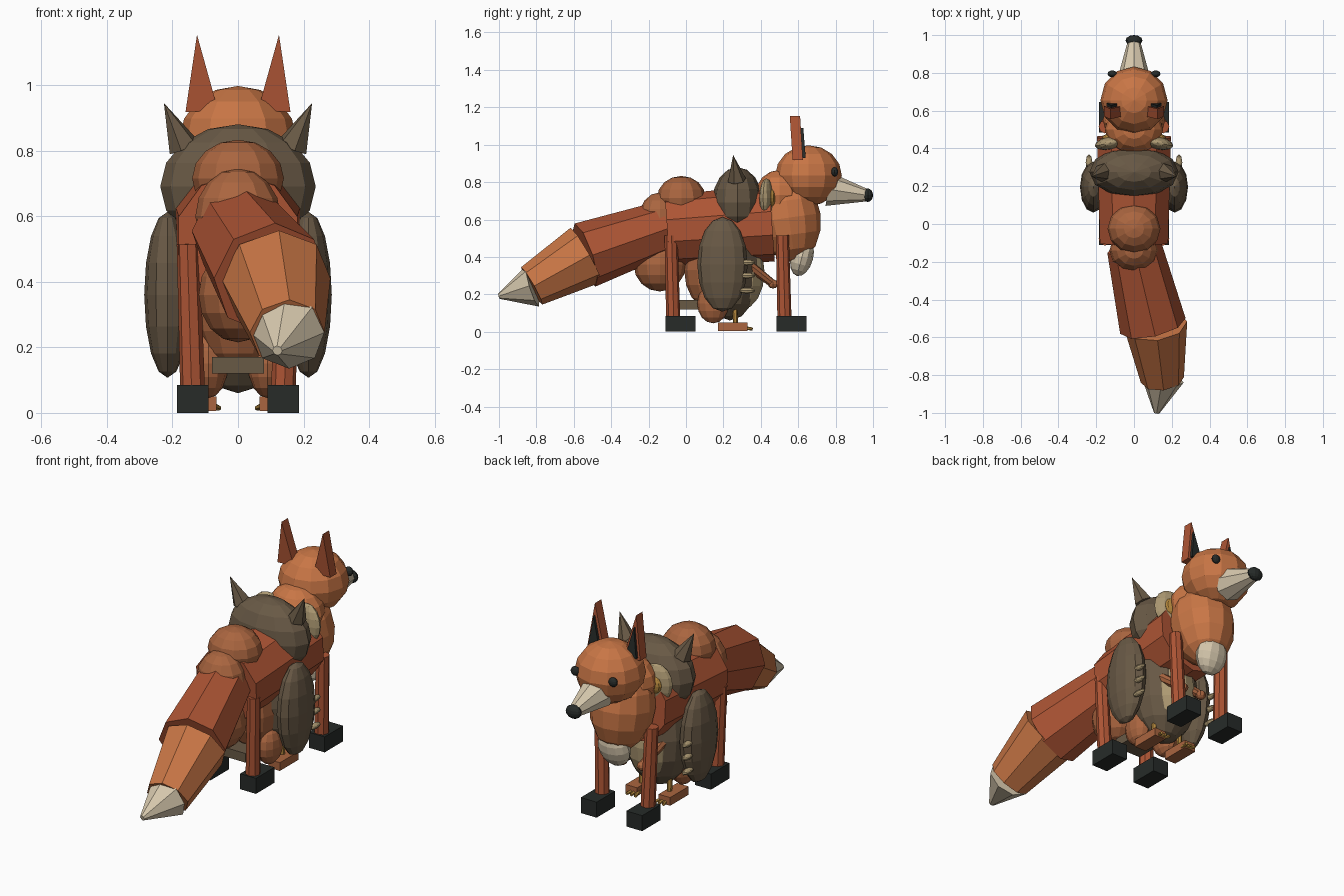
import bpy, bmesh
from math import radians
from mathutils import Vector, Matrix, Euler

if "Cube" in bpy.data.objects:
    bpy.data.objects.remove(bpy.data.objects["Cube"])


def material(name, r, g, b):
    m = bpy.data.materials.new(name)
    m.diffuse_color = (r, g, b, 1)
    m.use_nodes = True
    m.node_tree.nodes["Principled BSDF"].inputs["Base Color"].default_value = m.diffuse_color
    return m


ORANGE = material("orange fur", 0.58, 0.18, 0.06)
RED = material("red fur", 0.42, 0.09, 0.035)
RUST = material("rust fur", 0.40, 0.13, 0.05)
BROWN = material("brown feathers", 0.14, 0.10, 0.06)
CREAM = material("cream fur", 0.68, 0.58, 0.42)
TAN = material("tan feathers", 0.42, 0.32, 0.17)
BLACK = material("black", 0.02, 0.024, 0.022)
GOLD = material("gold", 0.45, 0.24, 0.045)


def finish(name, bm, mat):
    bmesh.ops.recalc_face_normals(bm, faces=bm.faces)
    me = bpy.data.meshes.new(name)
    bm.to_mesh(me)
    bm.free()
    me.materials.append(mat)
    ob = bpy.data.objects.new(name, me)
    bpy.context.collection.objects.link(ob)
    return ob


def ball(name, loc, r, mat, rot=(0, 0, 0), seg=12, rings=8):
    bm = bmesh.new()
    R = Euler([radians(a) for a in rot]).to_matrix().to_4x4()
    M = Matrix.Translation(loc) @ R @ Matrix.Diagonal((*r, 1))
    bmesh.ops.create_uvsphere(bm, u_segments=seg, v_segments=rings, radius=1, matrix=M)
    return finish(name, bm, mat)


def rod(name, a, b, r1, r2, mat, seg=8):
    a, b = Vector(a), Vector(b)
    bm = bmesh.new()
    M = Matrix.Translation((a + b) / 2) @ (b - a).to_track_quat('Z', 'Y').to_matrix().to_4x4()
    bmesh.ops.create_cone(bm, cap_ends=True, segments=seg, radius1=r1, radius2=r2,
                          depth=(b - a).length, matrix=M)
    return finish(name, bm, mat)


def box(name, lo, hi, mat):
    lo, hi = Vector(lo), Vector(hi)
    bm = bmesh.new()
    M = Matrix.Translation((lo + hi) / 2) @ Matrix.Diagonal((*(hi - lo), 1))
    bmesh.ops.create_cube(bm, size=1, matrix=M)
    return finish(name, bm, mat)


def prism(name, pts, depth, mat):
    # extrude a 3D outline along +y
    bm = bmesh.new()
    f = bm.faces.new([bm.verts.new(p) for p in pts])
    new = bmesh.ops.extrude_face_region(bm, geom=[f])["geom"]
    bmesh.ops.translate(bm, vec=(0, depth, 0),
                        verts=[v for v in new if isinstance(v, bmesh.types.BMVert)])
    return finish(name, bm, mat)


# fox torso, chest and neck
rod("fox_body", (0, -0.10, 0.54), (0, 0.46, 0.58), 0.19, 0.205, RED, 10)
ball("fox_chest", (0, 0.55, 0.61), (0.165, 0.17, 0.24), ORANGE, (8, 0, 0))
ball("fox_neck", (0, 0.50, 0.73), (0.155, 0.13, 0.135), ORANGE)
ball("fox_bib", (0, 0.62, 0.40), (0.09, 0.06, 0.105), CREAM, (-15, 0, 0))

# fox head
ball("fox_head", (0, 0.655, 0.835), (0.178, 0.178, 0.162), ORANGE)
rod("fox_muzzle", (0, 0.76, 0.762), (0, 0.965, 0.73), 0.09, 0.034, CREAM)
ball("fox_nose", (0, 0.972, 0.73), (0.045, 0.028, 0.036), BLACK)

# fox tail
rod("tail_root", (0, -0.12, 0.555), (0.10, -0.54, 0.41), 0.145, 0.178, RED)
rod("tail_middle", (0.115, -0.535, 0.41), (0.15, -0.825, 0.245), 0.168, 0.115, ORANGE)
rod("tail_tip", (0.15, -0.82, 0.245), (0.12, -1.0, 0.19), 0.115, 0.015, CREAM)

# owl body, head and short tail
ball("owl_body", (0, 0.235, 0.36), (0.19, 0.165, 0.30), BROWN)
ball("owl_belly", (0, 0.30, 0.32), (0.13, 0.12, 0.20), TAN)
ball("owl_head", (0, 0.275, 0.69), (0.237, 0.135, 0.19), BROWN)
box("owl_tail", (-0.08, -0.05, 0.12), (0.08, 0.14, 0.17), BROWN)

# squirrel body and curled tail
ball("squirrel_body", (0, 0.13, 0.33), (0.13, 0.14, 0.21), RUST)
ball("squirrel_tail_low", (0, -0.14, 0.36), (0.12, 0.14, 0.145), RUST)
ball("squirrel_tail_mid", (0, -0.14, 0.60), (0.13, 0.115, 0.145), RUST)
ball("squirrel_tail_top", (0, -0.025, 0.715), (0.14, 0.13, 0.118), RUST)

for s, side in ((-1, "left"), (1, "right")):
    # fox legs and paws
    for y, end in ((-0.08, "back"), (0.515, "front")):
        rod(f"{end}_leg_{side}", (s * 0.152, y, 0.515), (s * 0.138, y + 0.012, 0.05),
            0.035, 0.038, RED)
        box(f"{end}_paw_{side}", (s * 0.138 - 0.048, y - 0.03, 0), (s * 0.138 + 0.048, y + 0.13, 0.085), BLACK)
    # fox ears and eyes
    prism(f"ear_{side}", [(s * 0.06, 0.57, 0.92), (s * 0.16, 0.57, 0.918), (s * 0.125, 0.555, 1.153)], 0.055, RED)
    prism(f"inner_ear_{side}", [(s * 0.08, 0.61, 0.93), (s * 0.145, 0.61, 0.93), (s * 0.122, 0.597, 1.09)], 0.03, BLACK)
    ball(f"eye_{side}", (s * 0.115, 0.795, 0.855), (0.025, 0.018, 0.025), BLACK)
    # owl tufts, face discs, wings and feather tips
    rod(f"owl_tuft_{side}", (s * 0.165, 0.272, 0.81), (s * 0.226, 0.252, 0.945), 0.05, 0.0, BROWN, 6)
    ball(f"owl_face_disc_{side}", (s * 0.125, 0.43, 0.715), (0.085, 0.035, 0.105), TAN, (0, 0, -s * 12))
    ball(f"owl_eye_{side}", (s * 0.12, 0.455, 0.715), (0.05, 0.025, 0.05), GOLD)
    ball(f"owl_wing_{side}", (s * 0.215, 0.195, 0.36), (0.071, 0.135, 0.253), BROWN)
    for z in (0.22, 0.30, 0.37):
        ball(f"owl_feather_tip_{side}", (s * 0.238, 0.325, z), (0.018, 0.045, 0.015), TAN, seg=8, rings=6)
    # owl legs and toes
    rod(f"owl_leg_{side}", (s * 0.085, 0.26, 0.16), (s * 0.085, 0.265, 0.03), 0.015, 0.013, GOLD, 6)
    for k in (-1, 0, 1):
        rod(f"owl_toe_{side}", (s * 0.085, 0.265, 0.025), (s * 0.085 + k * 0.027, 0.355, 0.015),
            0.013, 0.008, GOLD, 6)
    # squirrel haunches, feet and arms
    ball(f"squirrel_haunch_{side}", (s * 0.09, 0.145, 0.15), (0.06, 0.085, 0.105), RUST)
    box(f"squirrel_foot_{side}", (s * 0.1 - 0.035, 0.17, 0.005), (s * 0.1 + 0.035, 0.33, 0.05), RUST)
    rod(f"squirrel_arm_{side}", (s * 0.12, 0.28, 0.40), (s * 0.06, 0.46, 0.26), 0.03, 0.022, RUST)
    ball(f"squirrel_hand_{side}", (s * 0.06, 0.465, 0.255), (0.028, 0.028, 0.024), RUST, seg=8, rings=6)
